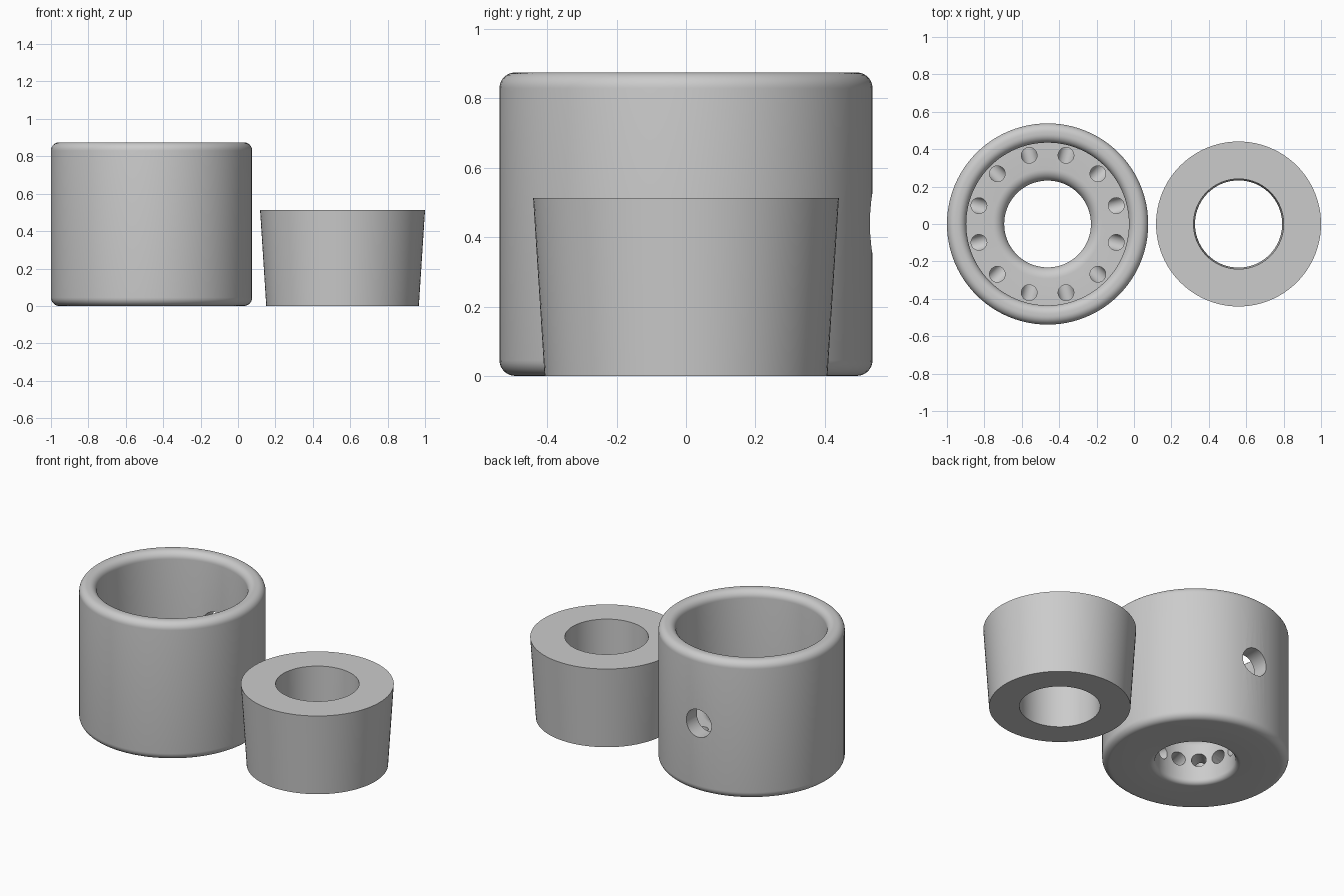
import bpy, bmesh, math
from mathutils import Matrix, Vector

if "Cube" in bpy.data.objects:
    bpy.data.objects.remove(bpy.data.objects["Cube"])

grey = bpy.data.materials.new("plain grey")
grey.use_nodes = True
grey.diffuse_color = (0.6, 0.6, 0.6, 1)
grey.node_tree.nodes["Principled BSDF"].inputs["Base Color"].default_value = (0.6, 0.6, 0.6, 1)


def make_object(name, bm):
    bmesh.ops.recalc_face_normals(bm, faces=bm.faces[:])
    mesh = bpy.data.meshes.new(name)
    bm.to_mesh(mesh)
    bm.free()
    mesh.materials.append(grey)
    obj = bpy.data.objects.new(name, mesh)
    bpy.context.collection.objects.link(obj)
    return obj


def rounded(corners, steps=8):
    """Round each (radius, height, fillet) corner of a closed profile."""
    points = []
    for i, (r, z, fillet) in enumerate(corners):
        p = Vector((r, z))
        if fillet == 0:
            points.append(p)
            continue
        before = (Vector(corners[i - 1][:2]) - p).normalized()
        after = (Vector(corners[(i + 1) % len(corners)][:2]) - p).normalized()
        centre = p + (before + after) * fillet
        for k in range(steps + 1):
            a = math.pi / 2 * k / steps
            points.append(centre - after * fillet * math.cos(a) - before * fillet * math.sin(a))
    return points


def lathe(name, profile, x, segments=96):
    bm = bmesh.new()
    rings = []
    for k in range(segments):
        a = math.tau * k / segments
        rings.append([bm.verts.new((r * math.cos(a), r * math.sin(a), z)) for r, z in profile])
    n = len(profile)
    for k in range(segments):
        one, two = rings[k], rings[(k + 1) % segments]
        for i in range(n):
            j = (i + 1) % n
            bm.faces.new((one[i], two[i], two[j], one[j]))
    obj = make_object(name, bm)
    obj.location.x = x
    return obj


def add_rod(bm, start, end, radius, segments=32):
    axis = end - start
    turn = axis.to_track_quat("Z", "Y").to_matrix().to_4x4()
    bmesh.ops.create_cone(bm, cap_ends=True, segments=segments, radius1=radius, radius2=radius,
                          depth=axis.length, matrix=Matrix.Translation((start + end) / 2) @ turn)


def cut(target, bm):
    cutter = make_object("cutter", bm)
    cutter.location = target.location
    cutter.hide_render = True
    mod = target.modifiers.new("cut", "BOOLEAN")
    mod.operation, mod.solver, mod.object = "DIFFERENCE", "EXACT", cutter
    bpy.context.view_layer.objects.active = target
    bpy.ops.object.modifier_apply(modifier=mod.name)
    bpy.data.objects.remove(cutter)


# Cup with rounded rim, thick floor and central opening
FLOOR, PORT_Z, PORT_R = 0.31, 0.155, 0.042
cup = lathe("cup", rounded([
    (0.232, 0, 0.03), (0.538, 0, 0.045), (0.538, 0.875, 0.045),
    (0.435, 0.875, 0.045), (0.435, FLOOR, 0), (0.232, FLOOR, 0.06)]), -0.462)

# Ring of elbow ports: down through the floor, then inward to the opening
drops, inlets = bmesh.new(), bmesh.new()
for k in range(12):
    a = math.radians(15 + 30 * k)
    out = Vector((math.cos(a), math.sin(a), 0))
    bend = out * 0.38 + Vector((0, 0, PORT_Z))
    add_rod(drops, bend, bend + Vector((0, 0, 0.25)), PORT_R)
    add_rod(inlets, out * 0.19 + Vector((0, 0, PORT_Z)), out * 0.424 + Vector((0, 0, PORT_Z)), PORT_R + 0.001)
cut(cup, drops)
cut(cup, inlets)

# Round hole through the back wall
side = bmesh.new()
add_rod(side, Vector((0, 0.3, 0.44)), Vector((0, 0.7, 0.44)), 0.088, 48)
cut(cup, side)

# Tapered ring standing beside the cup
plug = lathe("tapered_ring", [(0.233, 0), (0.408, 0), (0.441, 0.513), (0.241, 0.513)], 0.559)

for obj in (cup, plug):
    bpy.ops.object.select_all(action="DESELECT")
    obj.select_set(True)
    bpy.context.view_layer.objects.active = obj
    bpy.ops.object.shade_smooth_by_angle(angle=math.radians(30))
